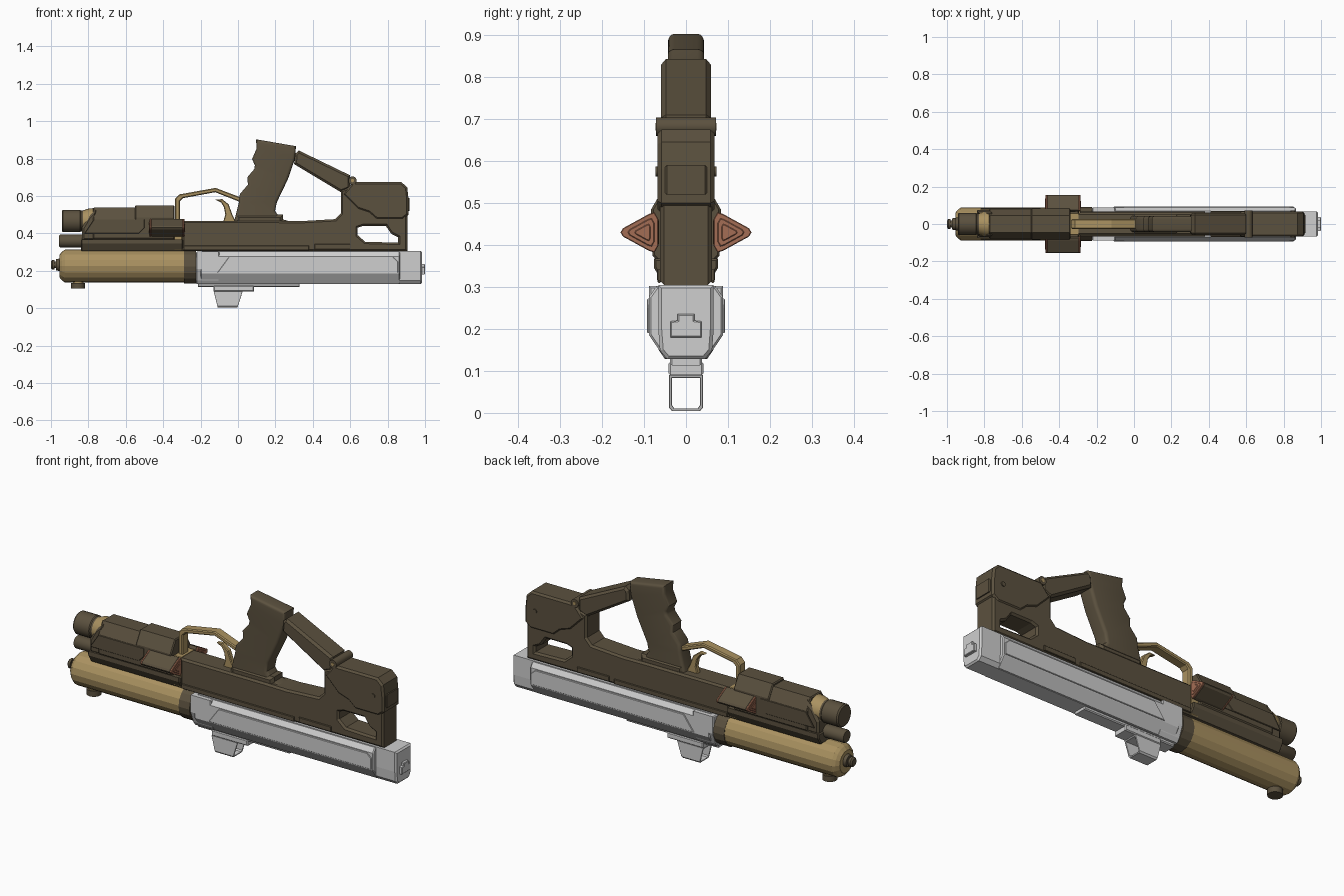
import bpy, bmesh
from math import radians, pi
from mathutils import Matrix

if "Cube" in bpy.data.objects:
    bpy.data.objects.remove(bpy.data.objects["Cube"])


def material(name, rgb):
    m = bpy.data.materials.new(name)
    m.use_nodes = True
    m.diffuse_color = (*rgb, 1)
    m.node_tree.nodes["Principled BSDF"].inputs["Base Color"].default_value = (*rgb, 1)
    return m


BROWN = material("dark brown", (.105, .082, .049))
GOLD = material("brass", (.40, .285, .118))
SILVER = material("light grey", (.62, .62, .62))
COPPER = material("copper", (.37, .155, .09))


def add_mesh(name, bm, mat, smooth=False):
    bmesh.ops.remove_doubles(bm, verts=bm.verts, dist=1e-5)
    bmesh.ops.recalc_face_normals(bm, faces=bm.faces)
    for f in bm.faces:
        f.smooth = False
    me = bpy.data.meshes.new(name)
    bm.to_mesh(me)
    bm.free()
    me.materials.clear()
    me.materials.append(mat)
    ob = bpy.data.objects.new(name, me)
    bpy.context.collection.objects.link(ob)
    if smooth:
        bpy.ops.object.select_all(action='DESELECT')
        ob.select_set(True)
        bpy.context.view_layer.objects.active = ob
        bpy.ops.object.shade_smooth_by_angle(angle=radians(35))
    return ob


def slab(name, mat, loops, lo, hi, along='Y', bevel=.006, rounds=0):
    """Extrude flat outlines (the first is outside, the rest are holes) with chamfered rims."""
    cu = bpy.data.curves.new(name, 'CURVE')
    cu.dimensions, cu.fill_mode = '2D', 'BOTH'
    cu.bevel_depth, cu.bevel_resolution, cu.offset = bevel, rounds, -bevel
    cu.extrude = (hi - lo) / 2 - bevel
    for pts in loops:
        sp = cu.splines.new('POLY')
        sp.points.add(len(pts) - 1)
        for p, (a, b) in zip(sp.points, pts):
            p.co = (a, b, 0, 1)
        sp.use_cyclic_u = True
    tmp = bpy.data.objects.new(name + "_tmp", cu)
    bpy.context.collection.objects.link(tmp)
    dg = bpy.context.evaluated_depsgraph_get()
    me = bpy.data.meshes.new_from_object(tmp.evaluated_get(dg))
    bm = bmesh.new()
    bm.from_mesh(me)
    bpy.data.objects.remove(tmp)
    bpy.data.meshes.remove(me)
    mid = (lo + hi) / 2
    rot = Matrix.Rotation(pi / 2, 4, 'X')
    shift = Matrix.Translation((0, mid, 0))
    if along == 'X':
        rot = Matrix.Rotation(pi / 2, 4, 'Z') @ rot
        shift = Matrix.Translation((mid, 0, 0))
    bm.transform(shift @ rot)
    return add_mesh(name, bm, mat, rounds > 0)


def beam(name, mat, half, x0, x1, bevel=.005):
    """Extrude a left-right symmetric section along the length."""
    return slab(name, mat, [half + [(-y, z) for y, z in reversed(half)]], x0, x1, 'X', bevel)


def box(name, mat, x0, x1, w, z0, z1, bevel=.005, y=0):
    return slab(name, mat, [[(x0, z0), (x1, z0), (x1, z1), (x0, z1)]], y - w, y + w, 'Y', bevel)


def turned(name, mat, profile, z, sides=24, smooth=True):
    """Revolve (x, radius) pairs round a lengthwise axis."""
    bm = bmesh.new()
    vs = [bm.verts.new((x, 0, z + r)) for x, r in profile]
    es = [bm.edges.new(p) for p in zip(vs, vs[1:])]
    bmesh.ops.spin(bm, geom=vs + es, cent=(0, 0, z), axis=(1, 0, 0), angle=2 * pi, steps=sides)
    return add_mesh(name, bm, mat, smooth)


def peg(name, mat, r, depth, at, axis):
    bm = bmesh.new()
    turn = Matrix.Rotation(pi / 2, 4, 'X') if axis == 'Y' else Matrix()
    bmesh.ops.create_cone(bm, cap_ends=True, segments=20, radius1=r, radius2=r, depth=depth,
                          matrix=Matrix.Translation(at) @ turn)
    return add_mesh(name, bm, mat, True)


# Lower brass tank with end cap, nozzle, collar and drain knob
turned("tank", GOLD, [(-.28, 0), (-.28, .088), (-.925, .088), (-.94, .078), (-.955, .06), (-.955, 0)],
       .225, 16, False)
turned("tank_nozzle", BROWN, [(-.95, 0), (-.95, .034), (-.972, .03), (-.972, .018), (-.98, .018),
                              (-.98, .026), (-.993, .026), (-1, .018), (-1, 0)], .232)
turned("tank_collar", BROWN, [(-.29, 0), (-.29, .091), (-.225, .091), (-.225, 0)], .222, 16, False)
peg("drain_knob", BROWN, .037, .03, (-.855, 0, .12), 'Z')
peg("drain_neck", GOLD, .028, .04, (-.855, 0, .14), 'Z')

# Silver lower body
beam("body_front", SILVER, [(.05, .128), (.064, .148), (.088, .21), (.088, .302)], -.225, -.1)
beam("body_core", SILVER, [(.045, .128), (.062, .148), (.066, .20), (.066, .305)], -.2, .985, .008)
beam("body_sides", SILVER, [(.05, .13), (.064, .15), (.088, .185), (.088, .277), (.07, .302)], -.2, .865)
for s in (-1, 1):
    slab("side_panel", SILVER, [[(-.11, .19), (.855, .19), (.855, .25), (.83, .272), (-.05, .272)]],
         s * .089 - .004, s * .089 + .004, 'Y', .002)
beam("rear_latch", SILVER, [(.037, .18), (.037, .218), (.02, .22), (.02, .235)], .975, 1, .003)

# Under rail and hollow front bracket
box("under_rail", SILVER, -.215, .33, .038, .113, .14)
box("bracket_base", SILVER, -.13, .085, .042, .09, .122)
outer = [(-.04, .09), (-.04, .012), (-.033, .004), (.033, .004), (.04, .012), (.04, .09)]
inner = [(-.033, .083), (-.033, .018), (-.028, .011), (.028, .011), (.033, .018), (.033, .083)]
loop = slab("bracket_loop", SILVER, [outer, inner], -.13, .025, 'X', .001)
for v in loop.data.vertices:
    v.co.x += (.09 - v.co.z) * (.25 if v.co.x < -.05 else -.32)

# Brown frame: receiver and rear post with its opening
opening = [(.64, .43), (.67, .44), (.79, .44), (.82, .397), (.855, .38), (.855, .35), (.68, .355), (.64, .39)]
slab("frame", BROWN, [[(-.30, .305), (-.30, .467), (.2, .467), (.33, .465), (.52, .476), (.55, .508),
                       (.55, .63), (.62, .66), (.86, .66), (.905, .62), (.905, .305)], opening],
     -.062, .062, 'Y', .01)
slab("rear_block", BROWN, [[(.56, .61), (.615, .675), (.873, .675), (.905, .645), (.912, .58),
                            (.912, .50), (.88, .475), (.74, .475), (.70, .51), (.64, .53)]],
     -.068, .068, 'Y', .01)
box("rear_plate", BROWN, .885, .918, .05, .52, .59)
for s in (-1, 1):
    box("frame_lower_strip", BROWN, -.29, .38, .004, .31, .335, .002, s * .064)
    box("frame_catch", BROWN, .41, .60, .005, .315, .342, .002, s * .064)
    peg("frame_pin", BROWN, .012, .008, (.85, s * .069, .575), 'Y')

# Grip with finger notches
slab("grip", BROWN, [[(-.03, .43), (-.02, .467), (.005, .567), (.01, .61), (.053, .66), (.05, .70), (.088, .745),
                      (.09, .765), (.075, .797), (.10, .855), (.096, .903), (.31, .866), (.305, .80),
                      (.267, .69), (.208, .567), (.198, .52), (.225, .48), (.28, .462), (.28, .43)]],
     -.043, .043, 'Y', .016, 3)
box("grip_root", BROWN, -.01, .24, .05, .44, .50, .015)

# Brace from grip to rear block, with hinge
slab("brace", BROWN, [[(.30, .77), (.305, .825), (.325, .843), (.60, .71), (.60, .64), (.55, .62)]],
     -.06, .06, 'Y', .012)
peg("hinge", BROWN, .022, .142, (.612, 0, .682), 'Y')
peg("hinge_pin", GOLD, .009, .146, (.612, 0, .682), 'Y')

# Upper front housing
beam("housing", BROWN, [(.066, .36), (.08, .375), (.08, .475), (.045, .538)], -.775, -.34)
slab("housing_nose", BROWN, [[(-.835, .36), (-.835, .43), (-.80, .49), (-.76, .525), (-.74, .36)]],
     -.07, .07, 'Y', .012)
beam("housing_cover", BROWN, [(.083, .40), (.083, .485), (.045, .55)], -.55, -.34)
for s in (-1, 1):
    slab("housing_side_plate", BROWN, [[(-.82, .40), (-.53, .40), (-.50, .43), (-.50, .475), (-.77, .475)]],
         s * .081 - .004, s * .081 + .004, 'Y', .002)
beam("housing_keel", BROWN, [(.052, .305), (.076, .345), (.076, .368)], -.84, -.295)

# Muzzles
turned("muzzle", BROWN, [(-.80, 0), (-.80, .056), (-.84, .056), (-.845, .06), (-.935, .06),
                         (-.942, .054), (-.942, 0)], .466)
turned("muzzle_cone", GOLD, [(-.74, 0), (-.74, .072), (-.80, .066), (-.842, .052), (-.842, 0)], .466)
turned("lower_muzzle", BROWN, [(-.80, 0), (-.80, .034), (-.95, .034), (-.956, .03), (-.956, 0)], .359)

# Brass trigger guard and trigger
box("guard_post", GOLD, -.342, -.298, .058, .31, .47, .003)
slab("trigger_guard", GOLD, [[(-.337, .44), (-.337, .585), (-.315, .608), (-.12, .643), (.015, .592),
                              (.01, .568), (-.122, .62), (-.295, .588), (-.311, .572), (-.311, .44)]],
     -.026, .026, 'Y', .005)
slab("trigger", GOLD, [[(-.12, .58), (-.085, .583), (-.05, .555), (-.03, .50), (-.01, .46), (-.08, .46),
                        (-.068, .50), (-.075, .54), (-.09, .565)]], -.014, .014, 'Y', .004)

# Side pods: brown prisms with copper end caps
def pod_outline(s, k):
    pts = [(.066, .462), (.075, .478), (.088, .474), (.15, .44), (.156, .43), (.15, .42),
           (.088, .386), (.075, .382), (.066, .398)]
    return [(s * (.098 + (y - .098) * k), .43 + (z - .43) * k) for y, z in pts][::s]


for s in (-1, 1):
    slab("side_pod", BROWN, [pod_outline(s, 1)], -.465, -.295, 'X', .003)
    for x, d in ((-.292, 1), (-.468, -1)):
        for i, k in enumerate((1, .7, .42)):
            c = x + d * i * .002
            slab("pod_cap", COPPER, [pod_outline(s, k)], c - .005, c + .005, 'X', .002)
    box("pod_mount", BROWN, -.45, -.31, .008, .40, .46, .003, s * .072)
